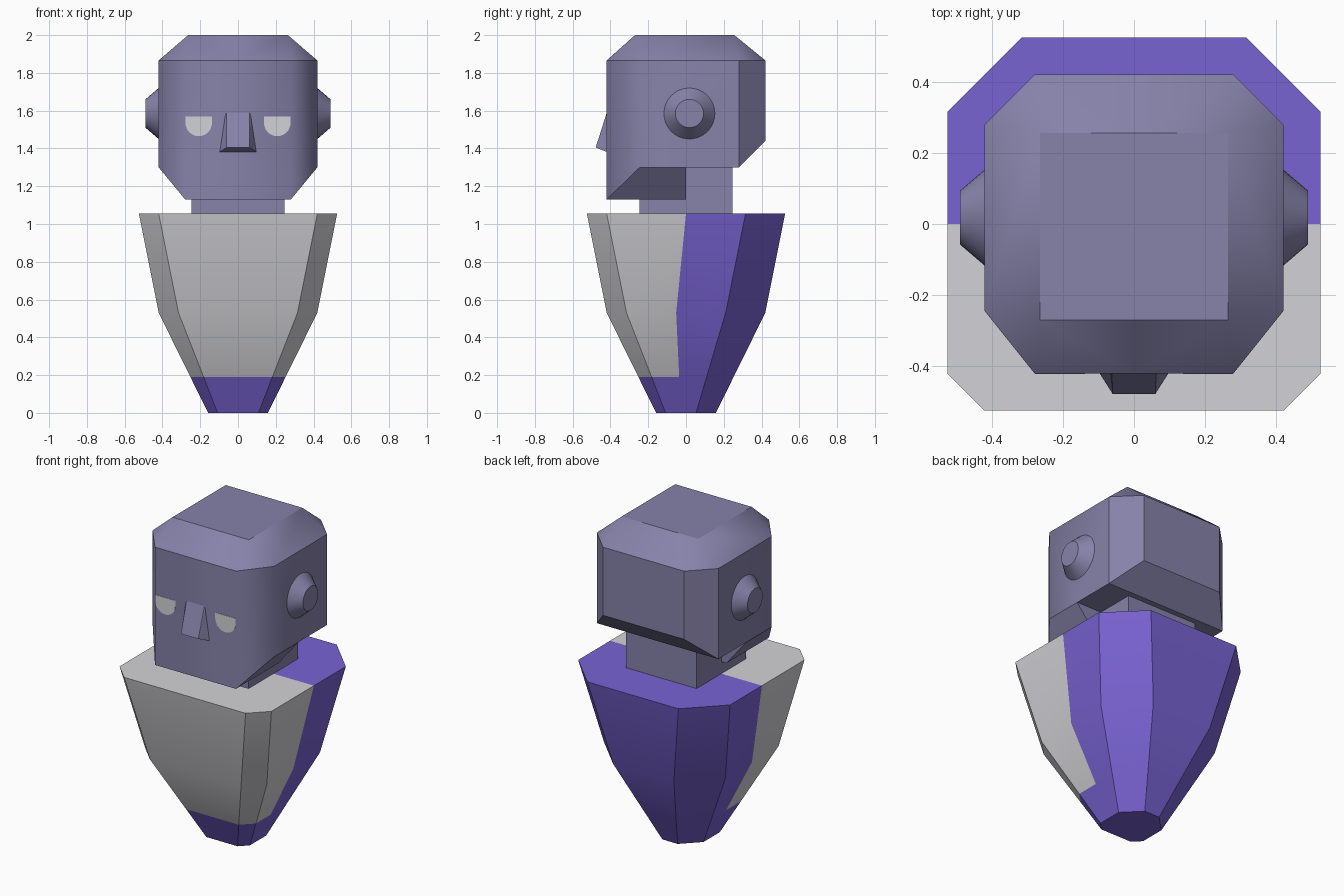
import bpy, bmesh, math
from mathutils import Matrix

if "Cube" in bpy.data.objects:
    bpy.data.objects.remove(bpy.data.objects["Cube"])


def material(name, rgb):
    m = bpy.data.materials.new(name)
    m.diffuse_color = (*rgb, 1)
    m.use_nodes = True
    m.node_tree.nodes["Principled BSDF"].inputs["Base Color"].default_value = m.diffuse_color
    return m


SKIN = material("lavender", (0.24, 0.225, 0.40))
PURPLE = material("purple", (0.19, 0.125, 0.65))
PALE = material("pale_grey", (0.65, 0.65, 0.68))


def finish(name, bm, *mats, angle=None):
    me = bpy.data.meshes.new(name)
    bmesh.ops.recalc_face_normals(bm, faces=bm.faces)
    bm.to_mesh(me)
    bm.free()
    ob = bpy.data.objects.new(name, me)
    bpy.context.collection.objects.link(ob)
    for m in mats:
        me.materials.append(m)
    if angle:
        bpy.ops.object.select_all(action='DESELECT')
        ob.select_set(True)
        bpy.context.view_layer.objects.active = ob
        bpy.ops.object.shade_smooth_by_angle(angle=math.radians(angle))
    return ob


# Body: lofted rings with chamfered corners and a colour seam on each side
def body_ring(bm, z, half, front, back, seam):
    right = [(half - front, -half), (half, front - half), (half, seam),
             (half, half - back), (half - back, half)]
    left = [(-x, y) for x, y in reversed(right)]
    return [bm.verts.new((x, y, z)) for x, y in right + left]


bm = bmesh.new()
rings = [body_ring(bm, *r) for r in (
    (0, 0.158, 0.05, 0.105, -0.028),
    (0.19, 0.252, 0.07, 0.143, -0.036),
    (0.53, 0.42, 0.105, 0.21, -0.052),
    (1.055, 0.525, 0.105, 0.21, 0.0))]
FRONT_SIDES = (0, 1, 7, 8, 9)
for level in range(3):
    lo, hi = rings[level], rings[level + 1]
    for i in range(10):
        j = (i + 1) % 10
        f = bm.faces.new((lo[i], lo[j], hi[j], hi[i]))
        f.material_index = int(level > 0 and i in FRONT_SIDES)
bm.faces.new(rings[0])
top = rings[3]
bm.faces.new(top[2:8])
bm.faces.new(top[7:] + top[:3]).material_index = 1
finish("body", bm, PURPLE, PALE, angle=25)

# Neck: plain block
bm = bmesh.new()
bmesh.ops.create_cube(bm, size=1, matrix=Matrix.Translation((0, 0, 1.178))
                      @ Matrix.Diagonal((0.49, 0.49, 0.245, 1)))
finish("neck", bm, SKIN)

# Head: right half of the faceted shell, mirrored across x
P = dict(
    t0=(0, -.27, 2), t1=(.264, -.27, 2), t2=(.264, .256, 2), t3=(0, .256, 2),
    u0=(0, -.42, 1.866), u1=(.28, -.42, 1.866), u2=(.42, -.245, 1.866),
    u3=(.42, .28, 1.866), u4=(.28, .42, 1.866), u5=(0, .42, 1.866),
    l0=(0, -.42, 1.13), l1=(.28, -.42, 1.13), l2=(.42, -.245, 1.3),
    lm=(.42, 0, 1.3), l3=(.42, .28, 1.3), l4=(.28, .42, 1.44),
    l5=(0, .42, 1.44), l6=(0, .28, 1.3),
    j1=(.28, 0, 1.13), j0=(0, 0, 1.13), k0=(0, 0, 1.3))
FACES = ("t0 t1 t2 t3", "u0 u1 t1 t0", "u1 u2 t1", "u2 u3 t2 t1",
         "u3 u4 t2", "u4 u5 t3 t2", "l0 l1 u1 u0", "l1 l2 u2 u1",
         "l2 lm l3 u3 u2", "l3 l4 u4 u3", "l4 l5 u5 u4", "l6 l5 l4 l3",
         "k0 l6 l3 lm", "k0 lm j1 j0", "j0 j1 l1 l0", "l1 j1 lm l2")
bm = bmesh.new()
V = {k: bm.verts.new(p) for k, p in P.items()}
for face in FACES:
    bm.faces.new([V[k] for k in face.split()]).smooth = True
# soft edges: front corners and the sloped crown
soft = {frozenset((V[a], V[b])) for a, b in (
    ("l1", "u1"), ("l2", "u2"), ("u1", "t1"), ("u2", "t1"),
    ("u3", "t2"), ("u4", "t2"))}
for e in bm.edges:
    e.smooth = e.is_boundary or frozenset(e.verts) in soft
head = finish("head", bm, SKIN)
mirror = head.modifiers.new("mirror", 'MIRROR')
mirror.use_clip = True

# Nose: wedge
bm = bmesh.new()
for s in (-1, 1):
    for x, y, z in ((.068, -.415, 1.588), (.062, -.42, 1.588),
                    (.06, -.478, 1.405), (.10, -.415, 1.38)):
        bm.verts.new((s * x, y, z))
bmesh.ops.convex_hull(bm, input=bm.verts)
finish("nose", bm, SKIN)

for s, side in ((1, "right"), (-1, "left")):
    # Eye: thin plate, flat on top and rounded below
    bm = bmesh.new()
    pts = [(-.07, 1.57), (.07, 1.57)]
    pts += [(.07 * math.cos(a), 1.535 - .07 * math.sin(a))
            for a in (math.pi * i / 16 for i in range(17))]
    f = bm.faces.new([bm.verts.new((s * .208 + x, -.422, z))
                      for x, z in reversed(pts)])
    ext = bmesh.ops.extrude_face_region(bm, geom=[f])["geom"]
    bmesh.ops.translate(bm, vec=(0, .004, 0), verts=[
        v for v in ext if isinstance(v, bmesh.types.BMVert)])
    finish("eye_" + side, bm, PALE)

    # Ear: short tapered knob
    bm = bmesh.new()
    bmesh.ops.create_cone(
        bm, cap_ends=True, segments=32, radius1=.135, radius2=.075, depth=.07,
        matrix=Matrix.Translation((s * .455, .018, 1.585))
        @ Matrix.Rotation(s * math.pi / 2, 4, 'Y'))
    finish("ear_" + side, bm, SKIN, angle=30)
